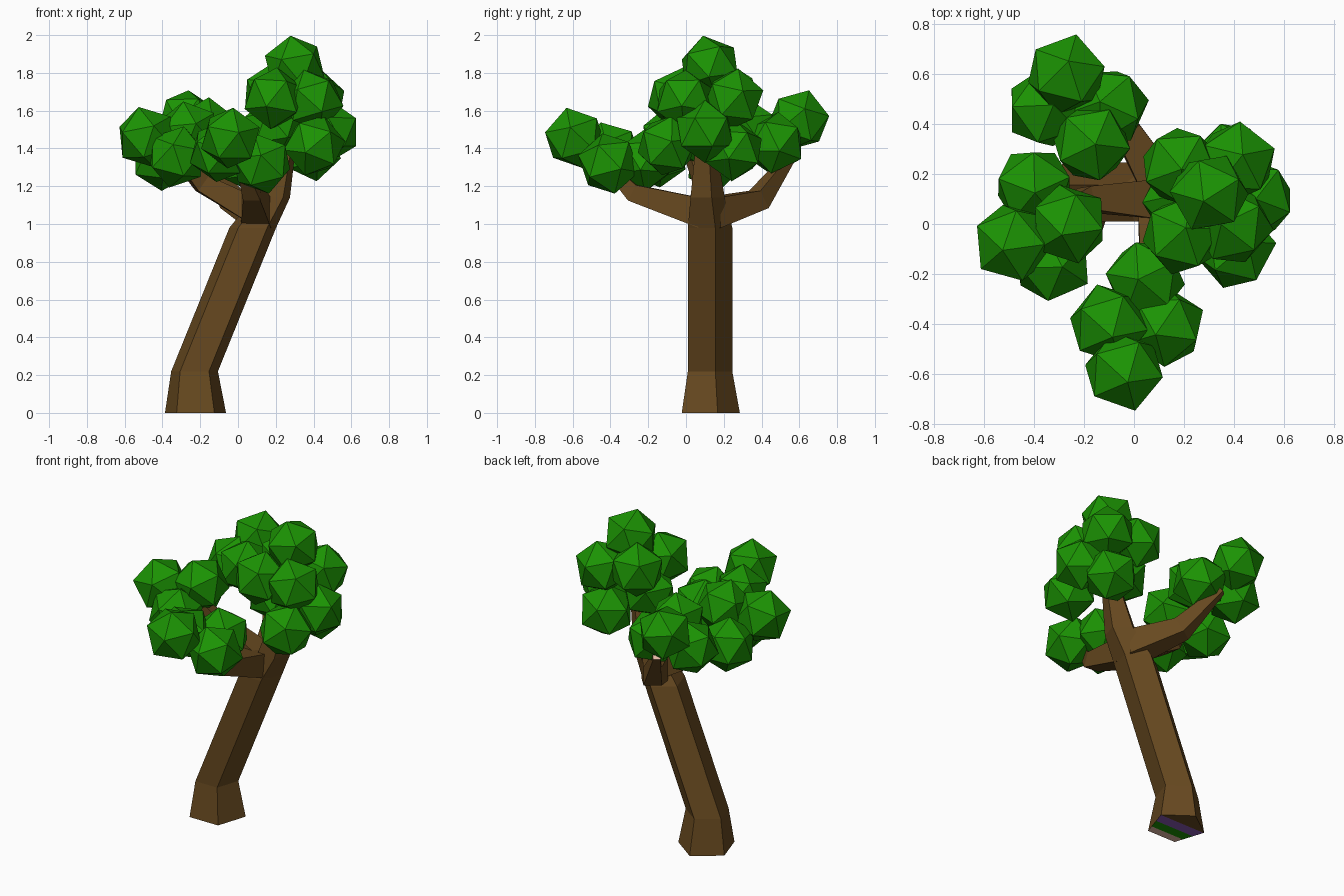
import bpy, bmesh, math, random
from mathutils import Vector, Euler

if "Cube" in bpy.data.objects:
    bpy.data.objects.remove(bpy.data.objects["Cube"])

random.seed(4)


def material(name, rgb):
    m = bpy.data.materials.new(name)
    m.diffuse_color = (*rgb, 1)
    m.use_nodes = True
    m.node_tree.nodes["Principled BSDF"].inputs["Base Color"].default_value = m.diffuse_color
    return m


BARK = material("brown bark", (0.135, 0.066, 0.014))
LEAF = material("green leaf", (0.011, 0.29, 0.001))
PURPLE = material("purple band", (0.25, 0.1, 0.45))
PINK = material("pale peach cut wood", (0.8, 0.5, 0.38))


def finish(bm, name, *mats):
    bmesh.ops.recalc_face_normals(bm, faces=bm.faces)
    me = bpy.data.meshes.new(name)
    bm.to_mesh(me)
    bm.free()
    for m in mats:
        me.materials.append(m)
    ob = bpy.data.objects.new(name, me)
    bpy.context.collection.objects.link(ob)


def limb(name, rings, level=False, sides=4):
    """Loft rings (centre, radius) along a path; level keeps rings flat."""
    bm = bmesh.new()
    pts = [Vector(c) for c, r in rings]
    loops = []
    start = math.pi / 2 if level else math.pi / 4
    for i, (c, r) in enumerate(rings):
        if level:
            u, v = Vector((1, 0, 0)), Vector((0, 1, 0))
        else:
            d = pts[min(i + 1, len(pts) - 1)] - pts[max(i - 1, 0)]
            if i == 0:
                d.z = 0          # branch starts upright inside the trunk
            d.normalize()
            u = d.cross(Vector((0, 0, 1))).normalized()
            v = u.cross(d)
        ang = [start + k * 2 * math.pi / sides for k in range(sides)]
        loops.append([bm.verts.new(pts[i] + r * (math.cos(a) * u + math.sin(a) * v)) for a in ang])
    for a, b in zip(loops, loops[1:]):
        for k in range(sides):
            n = (k + 1) % sides
            bm.faces.new((a[k], a[n], b[n], b[k]))
    bm.faces.new(loops[-1]).material_index = 1
    if level:
        # Banded underside of the trunk, coloured by depth
        bm.faces.new(loops[0])
        for y in (0.165, 0.095, 0.03):
            cap = [f for f in bm.faces if all(v.co.z < 0.001 for v in f.verts)]
            geom = cap + list({e for f in cap for e in f.edges}) + list({v for f in cap for v in f.verts})
            bmesh.ops.bisect_plane(bm, geom=geom, plane_co=(0, y, 0), plane_no=(0, 1, 0))
        for f in bm.faces:
            if all(v.co.z < 0.001 for v in f.verts):
                y = f.calc_center_median().y
                f.material_index = 0 if y > 0.165 else 2 if y > 0.095 else 3 if y > 0.03 else 1
    finish(bm, name, BARK, PINK, PURPLE, LEAF)


def foliage(name, centres, radius=0.167):
    """Cluster of randomly turned icosahedra."""
    for i, c in enumerate(centres):
        bm = bmesh.new()
        bmesh.ops.create_icosphere(bm, subdivisions=1, radius=radius)
        rot = Euler((random.uniform(-0.3, 0.3), random.uniform(-0.3, 0.3), random.uniform(0, 6.28)))
        for v in bm.verts:
            v.co = rot.to_matrix() @ v.co + Vector(c)
        finish(bm, f"{name}_{i + 1}", LEAF)


# Leaning trunk with flared foot and narrowing crown stem
limb("trunk", [((-0.225, 0.115, 0), 0.17), ((-0.23, 0.115, 0.22), 0.13),
               ((0.078, 0.115, 0.98), 0.13), ((0.18, 0.105, 1.14), 0.1),
               ((0.25, 0.1, 1.42), 0.06)], level=True, sides=5)

# Side branches
limb("front_branch", [((0.095, 0.07, 1.06), 0.113), ((0.075, -0.28, 1.165), 0.065),
                      ((0.03, -0.4, 1.3), 0.04)])
limb("back_branch", [((0.115, 0.14, 1.06), 0.115), ((-0.035, 0.385, 1.13), 0.075),
                     ((-0.185, 0.56, 1.365), 0.03)])
limb("left_branch", [((0.1, 0.1, 1.06), 0.113), ((-0.19, 0.1, 1.215), 0.068),
                     ((-0.32, 0.03, 1.36), 0.04)])

# Leaf clusters
foliage("front_leaves", [(-0.04, -0.588, 1.455), (-0.1, -0.4, 1.38),
                         (0.125, -0.41, 1.32), (0.045, -0.22, 1.335)])
foliage("left_leaves", [(-0.485, -0.075, 1.46), (-0.26, 0, 1.49),
                        (-0.325, -0.155, 1.355), (-0.4, 0.15, 1.34)])
foliage("back_leaves", [(-0.27, 0.597, 1.55), (-0.17, 0.325, 1.505),
                        (-0.1, 0.47, 1.43), (-0.355, 0.46, 1.43)])
foliage("top_leaves", [(0.3, 0.125, 1.835), (0.19, -0.045, 1.665), (0.185, 0.23, 1.69),
                       (0.41, 0.25, 1.66), (0.395, -0.005, 1.655), (0.482, 0.1, 1.49),
                       (0.405, -0.1, 1.415), (0.385, 0.25, 1.39), (0.19, 0.1, 1.51)])
